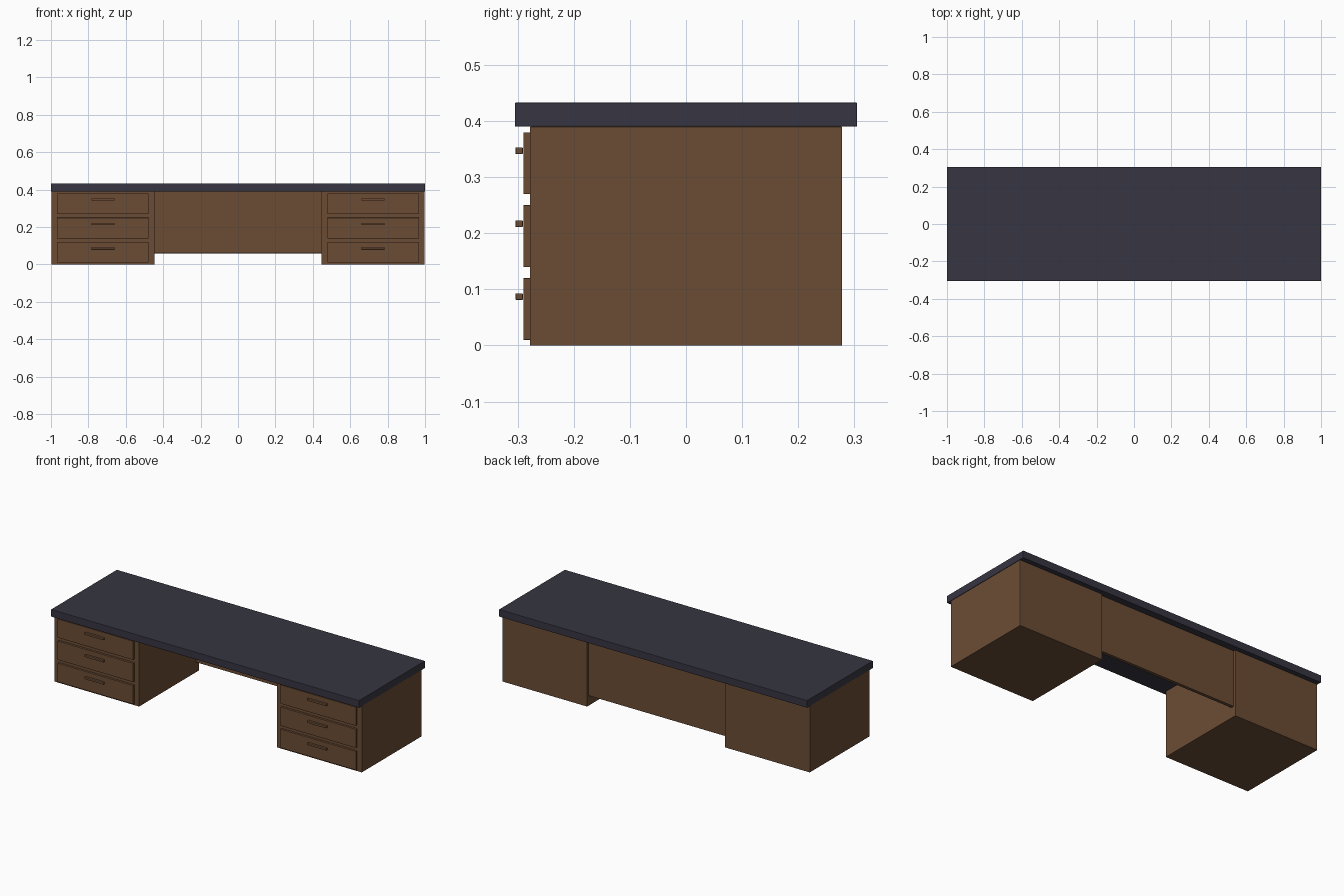
import bpy

if "Cube" in bpy.data.objects:
    bpy.data.objects.remove(bpy.data.objects["Cube"])


def material(name, rgb):
    m = bpy.data.materials.new(name)
    m.diffuse_color = (*rgb, 1)
    m.use_nodes = True
    m.node_tree.nodes["Principled BSDF"].inputs["Base Color"].default_value = m.diffuse_color
    return m


WOOD = material("brown wood", (0.147, 0.073, 0.036))
SLATE = material("dark slate", (0.037, 0.036, 0.054))


def box(name, lo, hi, mat, bevel=0.0):
    """Axis-aligned box between two corners, with an optional small edge bevel."""
    bpy.ops.mesh.primitive_cube_add(
        size=1, location=[(a + b) / 2 for a, b in zip(lo, hi)])
    ob = bpy.context.object
    ob.name = name
    ob.scale = [b - a for a, b in zip(lo, hi)]
    bpy.ops.object.transform_apply(location=False, rotation=False, scale=True)
    ob.data.materials.append(mat)
    if bevel:
        mod = ob.modifiers.new("edge bevel", 'BEVEL')
        mod.width = bevel
        mod.segments = 2
    return ob


# Desktop slab
box("desktop", (-1, -0.305, 0.39), (1, 0.305, 0.433), SLATE, 0.002)

# Modesty panel between the pedestals, slightly recessed at the back
box("modesty_panel", (-0.447, 0.247, 0.06), (0.447, 0.266, 0.39), WOOD, 0.001)

# Two pedestals, each with three drawers and bar handles
for side, cx in (("left", -0.7225), ("right", 0.7225)):
    box(f"{side}_pedestal", (cx - 0.2755, -0.278, 0),
        (cx + 0.2755, 0.278, 0.39), WOOD, 0.001)
    for i in range(3):
        z = 0.01 + 0.13 * i
        box(f"{side}_drawer_{i + 1}", (cx - 0.245, -0.29, z),
            (cx + 0.245, -0.276, z + 0.11), WOOD, 0.001)
        hz = z + 0.077
        box(f"{side}_handle_{i + 1}", (cx - 0.062, -0.304, hz - 0.006),
            (cx + 0.062, -0.2905, hz + 0.006), WOOD, 0.002)
